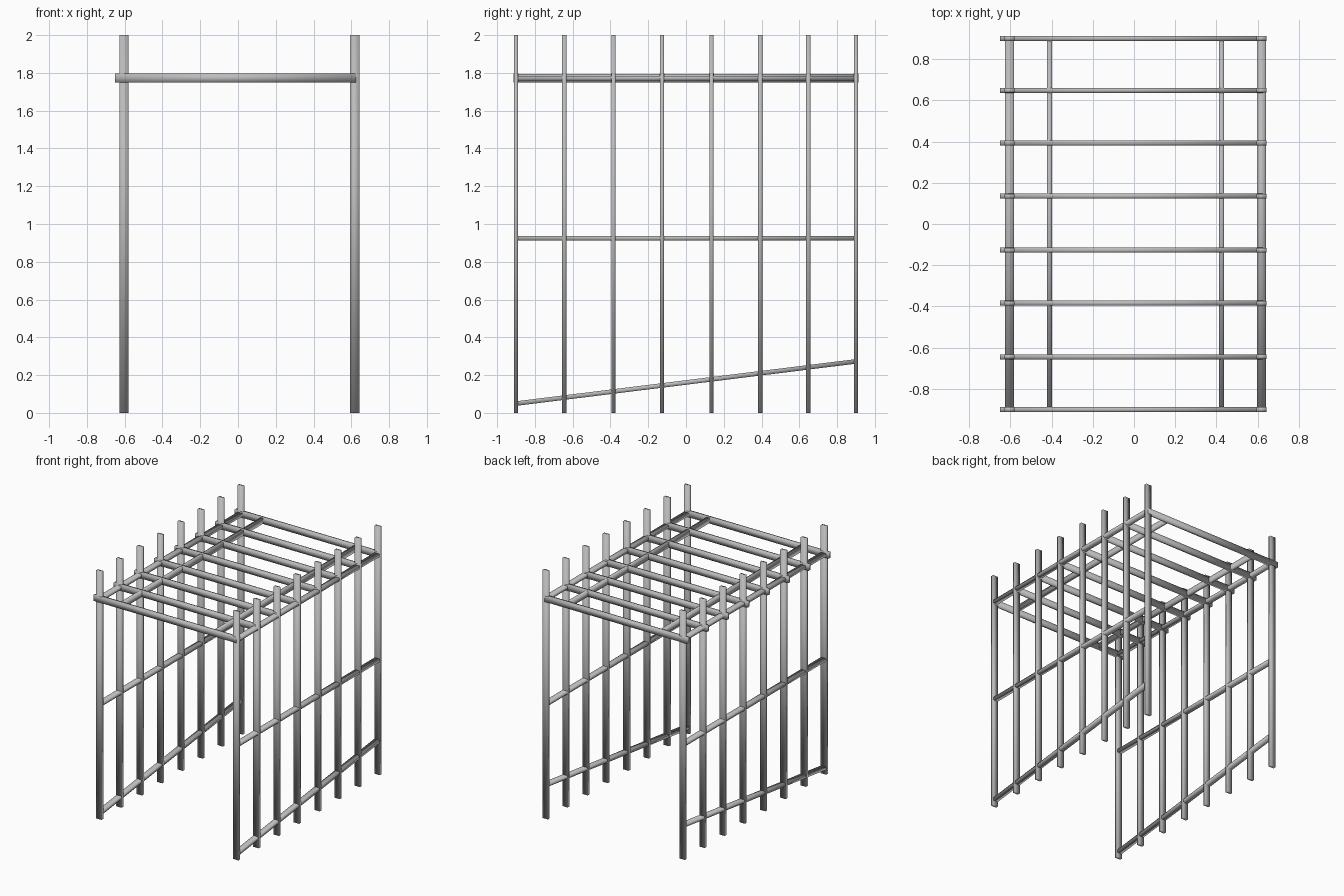
import bpy
import math
from mathutils import Vector

if "Cube" in bpy.data.objects:
    bpy.data.objects.remove(bpy.data.objects["Cube"], do_unlink=True)

# One plain grey metal
metal = bpy.data.materials.new("grey metal")
metal.use_nodes = True
metal.diffuse_color = (0.5, 0.5, 0.5, 1)
metal.node_tree.nodes["Principled BSDF"].inputs["Base Color"].default_value = metal.diffuse_color


def bar(name, center, size, tilt=0.0):
    """Softly shaded rectangular bar, optionally tilted about x."""
    bpy.ops.mesh.primitive_cube_add(size=1, location=center, rotation=(tilt, 0, 0))
    ob = bpy.context.object
    ob.name = name
    for v in ob.data.vertices:
        v.co = Vector(a * b for a, b in zip(v.co, size))
    ob.data.materials.append(metal)
    bpy.ops.object.shade_smooth()
    return ob


THIN, WIDE = 0.024, 0.048
BEAM_Z = 1.772
rows = [-0.9, -0.644, -0.384, -0.127, 0.135, 0.393, 0.648, 0.9]
sides = {"right": -0.604, "left": 0.618}
purlins = {"right": -0.41, "left": 0.425}

# Upright posts and the cross beams that join each pair
for i, y in enumerate(rows, 1):
    for side, x in sides.items():
        bar(f"{side}_post_{i}", (x, y, 1.0), (WIDE, THIN * 0.95, 2.0))
    bar(f"cross_beam_{i}", (-0.013, y, BEAM_Z), (1.276, THIN, WIDE))

# Lengthwise side rails: top, middle and the sloping bottom one
length = 1.79
low, high = 0.05, 0.272
slope = math.atan2(high - low, length)
for side, x in sides.items():
    flat = (0.043, length, THIN)
    bar(f"{side}_top_rail", (x, 0, BEAM_Z), flat)
    bar(f"{side}_middle_rail", (x, 0, 0.925), flat)
    bar(f"{side}_sloping_rail", (x, 0, (low + high) / 2),
        (0.043, length / math.cos(slope), THIN), slope)

# Roof purlins set in from the sides
for side, x in purlins.items():
    bar(f"{side}_roof_purlin", (x, 0, BEAM_Z), (THIN, length, WIDE - 0.004))
